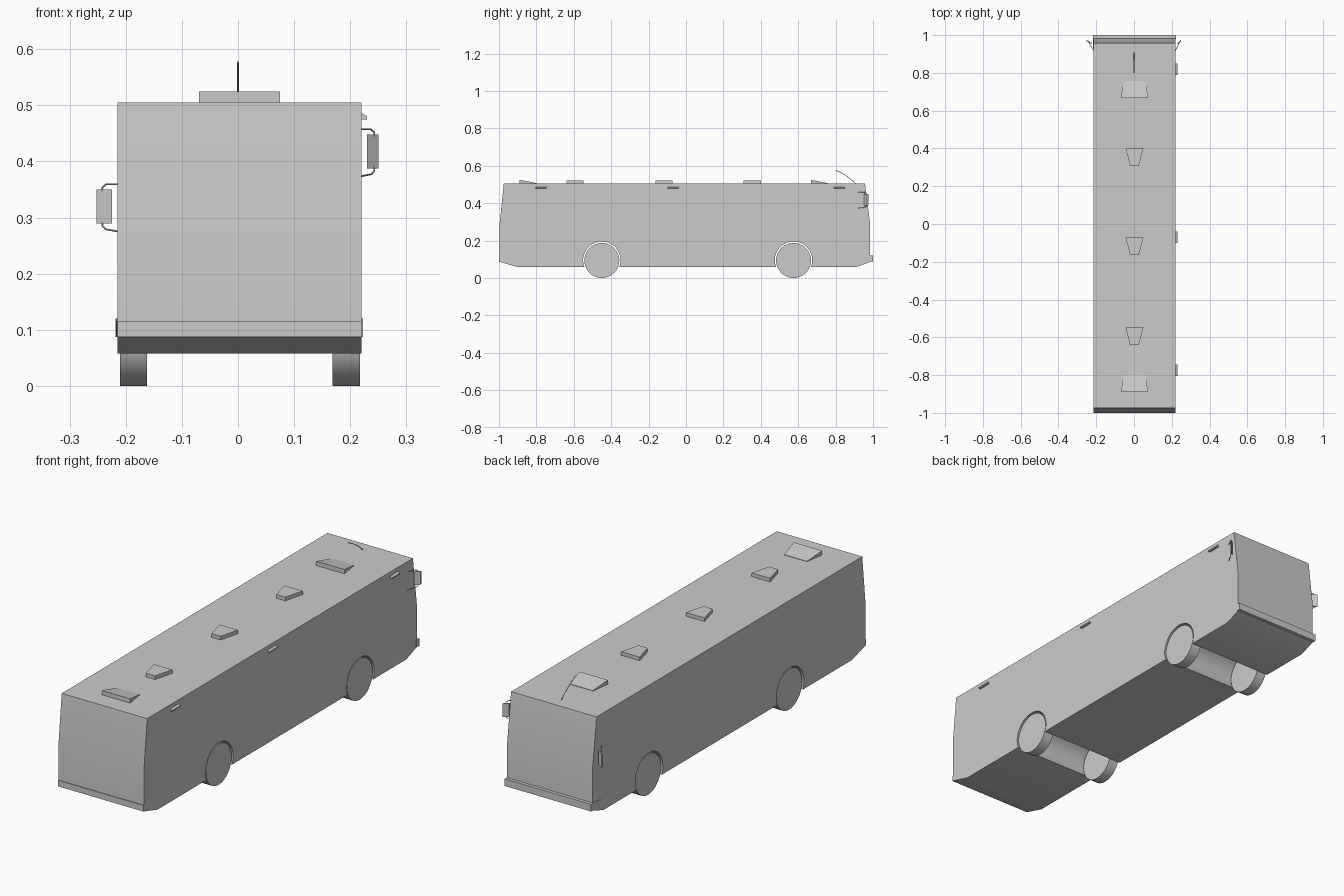
import bpy, bmesh, math
from mathutils import Vector

cube = bpy.data.objects.get("Cube")
if cube:
    bpy.data.objects.remove(cube, do_unlink=True)

grey = bpy.data.materials.new("plain_grey")
grey.use_nodes = True
GREY = (0.6, 0.6, 0.6, 1)
grey.diffuse_color = GREY
grey.node_tree.nodes["Principled BSDF"].inputs["Base Color"].default_value = GREY

CX = 0.0025          # body centre line
LEFT, RIGHT = 0.22, -0.215
ROOF, FLOOR = 0.505, 0.058
AXLES = (-0.45, 0.575)


def finish(name, bm, smooth=False):
    bmesh.ops.recalc_face_normals(bm, faces=bm.faces)
    me = bpy.data.meshes.new(name)
    bm.to_mesh(me)
    bm.free()
    ob = bpy.data.objects.new(name, me)
    bpy.context.collection.objects.link(ob)
    me.materials.append(grey)
    if smooth:
        bpy.ops.object.select_all(action='DESELECT')
        ob.select_set(True)
        bpy.context.view_layer.objects.active = ob
        bpy.ops.object.shade_smooth_by_angle(angle=math.radians(30))
    return ob


def loft(name, a, b, smooth=False):
    """Solid between two matching loops of points."""
    bm = bmesh.new()
    va = [bm.verts.new(p) for p in a]
    vb = [bm.verts.new(p) for p in b]
    bm.faces.new(va)
    bm.faces.new(vb[::-1])
    for i in range(len(va)):
        j = (i + 1) % len(va)
        bm.faces.new((va[i], vb[i], vb[j], va[j]))
    return finish(name, bm, smooth)


def extrude_x(name, yz, x0, x1, smooth=False):
    return loft(name, [(x0, y, z) for y, z in yz], [(x1, y, z) for y, z in yz], smooth)


def box(name, x0, x1, y0, y1, z0, z1):
    return extrude_x(name, [(y0, z0), (y1, z0), (y1, z1), (y0, z1)], x0, x1)


def rod(name, pts, radius):
    """Thin round bar through the given points."""
    cu = bpy.data.curves.new(name, 'CURVE')
    cu.dimensions = '3D'
    cu.bevel_depth = radius
    cu.bevel_resolution = 1
    cu.use_fill_caps = True
    sp = cu.splines.new('POLY')
    sp.points.add(len(pts) - 1)
    for p, co in zip(sp.points, pts):
        p.co = (*co, 1)
    ob = bpy.data.objects.new(name, cu)
    bpy.context.collection.objects.link(ob)
    cu.materials.append(grey)


# Body: side profile with the wheel arches running right through
profile = [(0.91, FLOOR), (0.985, 0.086), (0.985, 0.285), (0.957, ROOF),
           (-0.974, ROOF), (-0.997, 0.285), (-0.997, 0.087), (-0.9, FLOOR)]
ARCH_R, ARCH_Z, STEPS = 0.1, 0.095, 28
start = math.asin((FLOOR - ARCH_Z) / ARCH_R)
for y in AXLES:
    for i in range(STEPS + 1):
        t = math.pi - start + (2 * start - math.pi) * i / STEPS
        profile.append((y + ARCH_R * math.cos(t), ARCH_Z + ARCH_R * math.sin(t)))
extrude_x("body", profile, RIGHT, LEFT, True)

# Bumpers
box("front_bumper", RIGHT, LEFT, -1.0, -0.99, 0.087, 0.115)
box("rear_bumper", RIGHT - 0.003, LEFT + 0.003, 0.98, 1.0, 0.087, 0.12)
extrude_x("rear_bumper_side", [(0.93, 0.115), (0.98, 0.087), (0.98, 0.12)],
          RIGHT - 0.002, RIGHT + 0.002)

# Wheels
R = 0.0935
for end, y in zip(("front", "rear"), AXLES):
    for side, x0, x1 in (("right", -0.21, -0.162), ("left", 0.168, 0.217)):
        ring = [(y + R * math.cos(k * math.tau / 40), R + R * math.sin(k * math.tau / 40))
                for k in range(40)]
        extrude_x(f"{end}_{side}_wheel", ring, x0, x1, True)

# Flat roof hatches, wider towards the rear
for i, y in enumerate((-0.64, -0.163, 0.308)):
    base = [(CX - 0.023, y), (CX + 0.023, y), (CX + 0.047, y + 0.092), (CX - 0.047, y + 0.092)]
    loft(f"roof_hatch_{i + 1}", [(*p, ROOF - 0.003) for p in base],
         [(*p, 0.522) for p in base])

# Wedge roof vents that slope down towards the rear
for name, y in (("front_roof_vent", -0.89), ("rear_roof_vent", 0.667)):
    base = [(CX - 0.072, y), (CX + 0.072, y), (CX + 0.058, y + 0.09), (CX - 0.058, y + 0.09)]
    loft(name, [(*p, ROOF - 0.004) for p in base],
         [(*p, z) for p, z in zip(base, (0.525, 0.525, 0.507, 0.507))])

# Curved aerial
rod("aerial", [(0, 0.91 - 0.11 * t, 0.502 + 0.105 * t - 0.03 * t * t)
               for t in (k / 8 for k in range(9))], 0.0018)

# Marker lamps along the left side
for i, y in enumerate((-0.775, -0.07, 0.82)):
    section = [(LEFT - 0.002, 0.475), (0.23, 0.475), (0.23, 0.481), (LEFT - 0.002, 0.487)]
    loft(f"marker_lamp_{i + 1}", [(x, y - 0.03, z) for x, z in section],
         [(x, y + 0.03, z) for x, z in section])

# Mirrors, each an angled plate on two bent arms
for side, s, wall, low, inner, outer in (("left", 1, LEFT, 0.387, 0.23, 0.25),
                                         ("right", -1, -RIGHT, 0.289, 0.225, 0.252)):
    high = low + 0.061
    mid = (inner + outer) / 2 + 0.003
    plate = [(s * inner, 0.952), (s * outer, 0.968), (s * outer, 0.975), (s * inner, 0.959)]
    loft(f"{side}_mirror", [(*p, low) for p in plate], [(*p, high) for p in plate])
    for part, z, tip, drop in (("upper", high + 0.009, high - 0.004, 0),
                               ("lower", low - 0.01, low + 0.004, 0.004)):
        rod(f"{side}_mirror_{part}_arm",
            [(s * (wall - 0.003), 0.915, z - drop), (s * (mid - 0.006), 0.955, z),
             (s * mid, 0.963, z + (tip - z) * 0.4), (s * mid, 0.963, tip)], 0.0016)
